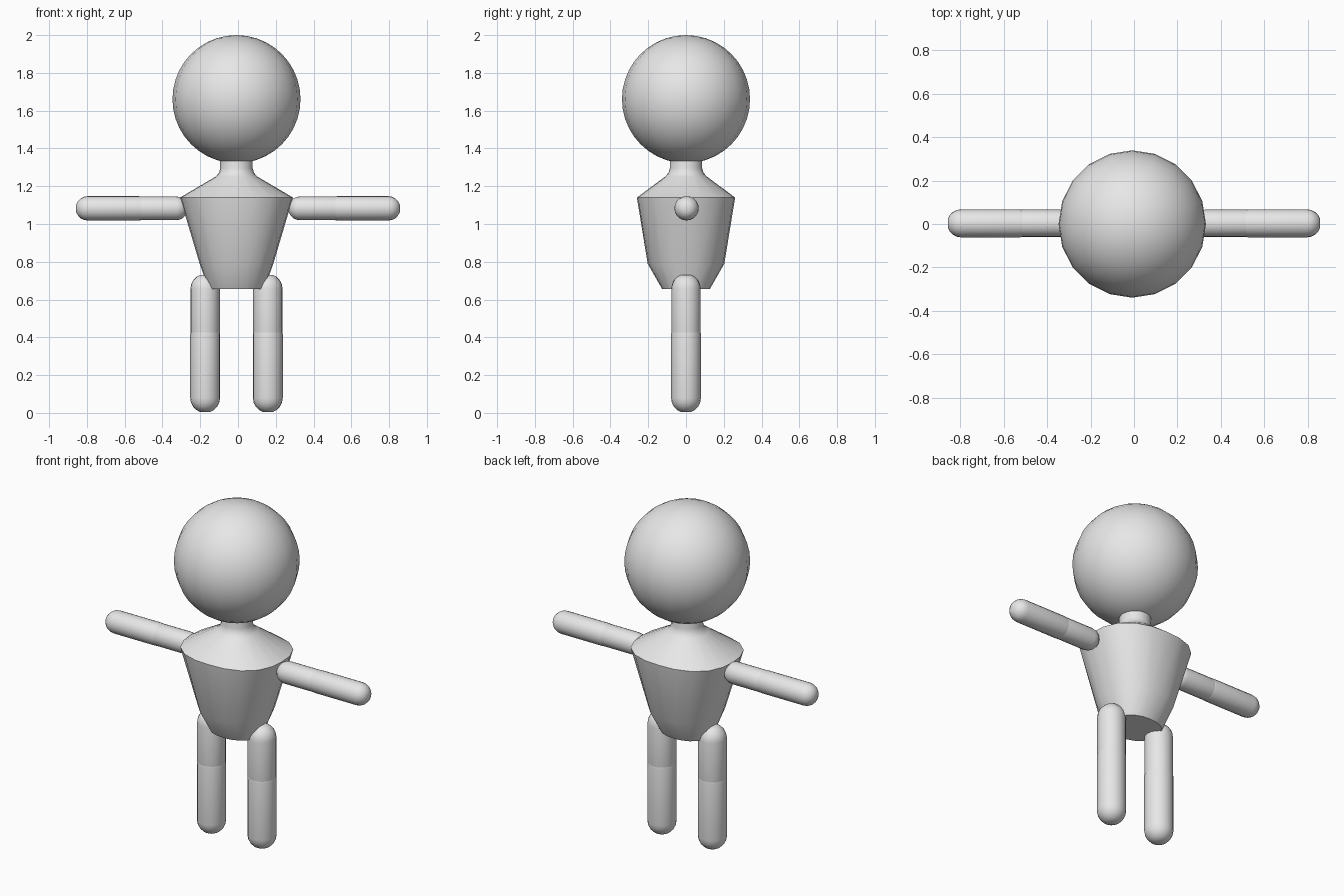
import bpy, bmesh, math
from mathutils import Matrix, Vector

if "Cube" in bpy.data.objects:
    bpy.data.objects.remove(bpy.data.objects["Cube"])

CX = -0.008  # slight sideways offset of head, body and legs

grey = bpy.data.materials.new("plain grey")
grey.diffuse_color = (0.8, 0.8, 0.8, 1)
grey.use_nodes = True
grey.node_tree.nodes["Principled BSDF"].inputs["Base Color"].default_value = grey.diffuse_color


def finish(name, bm, angle=40):
    bmesh.ops.recalc_face_normals(bm, faces=bm.faces)
    me = bpy.data.meshes.new(name)
    bm.to_mesh(me)
    bm.free()
    me.materials.append(grey)
    ob = bpy.data.objects.new(name, me)
    bpy.context.collection.objects.link(ob)
    bpy.ops.object.select_all(action='DESELECT')
    ob.select_set(True)
    bpy.context.view_layer.objects.active = ob
    bpy.ops.object.shade_smooth_by_angle(angle=math.radians(angle))
    return ob


def loft(bm, rings):
    """Skin a list of point rings and close both ends."""
    loops = [[bm.verts.new(p) for p in ring] for ring in rings]
    n = len(loops[0])
    for a, b in zip(loops, loops[1:]):
        for i in range(n):
            j = (i + 1) % n
            bm.faces.new((a[i], a[j], b[j], b[i]))
    bm.faces.new(loops[0])
    bm.faces.new(loops[-1])


def oval(hx, hy, z, power, n=20):
    """Squarish oval ring around the body axis."""
    pts = []
    for i in range(n):
        t = 2 * math.pi * i / n
        c, s = math.cos(t), math.sin(t)
        k = (abs(c) ** power + abs(s) ** power) ** (-1 / power)
        pts.append((CX + hx * c * k, hy * s * k, z))
    return pts


def capsule(name, start, end, r, n=20, steps=5):
    """Round-ended limb segment; start and end are its outer tips."""
    start, end = Vector(start), Vector(end)
    axis = end - start
    length = axis.length
    prof = []
    for i in range(1, steps + 1):
        a = math.pi / 2 * i / steps
        prof.append((r * math.sin(a), r - r * math.cos(a)))
    prof += [(q, length - h) for q, h in reversed(prof)]
    bm = bmesh.new()
    rings = [[(q * math.cos(2 * math.pi * i / n), q * math.sin(2 * math.pi * i / n), h)
              for i in range(n)] for q, h in prof]
    loft(bm, rings)
    rot = Vector((0, 0, 1)).rotation_difference(axis).to_matrix().to_4x4()
    bm.transform(Matrix.Translation(start) @ rot)
    return finish(name, bm)


# Head
bm = bmesh.new()
bmesh.ops.create_uvsphere(bm, u_segments=20, v_segments=20, radius=0.339,
                          matrix=Matrix.Translation((CX, 0, 1.661)))
finish("head", bm)

# Torso: tapered body, sloping shoulders and short neck
bm = bmesh.new()
loft(bm, [oval(*s) for s in (
    (0.147, 0.126, 0.655, 2.3),
    (0.195, 0.203, 0.79, 2.3),
    (0.299, 0.260, 1.14, 2.5),
    (0.112, 0.112, 1.25, 2.0),
    (0.093, 0.093, 1.27, 2.0),
    (0.086, 0.086, 1.295, 2.0),
    (0.086, 0.086, 1.36, 2.0))])
finish("torso", bm, 32)

# Arms and legs, each in two overlapping segments
for side, s in (("left", -1), ("right", 1)):
    za = 1.083
    capsule(side + "_upper_arm", (s * 0.265, 0.003, za), (s * 0.58, 0.003, za), 0.063)
    capsule(side + "_forearm", (s * 0.46, 0.003, za), (s * 0.86, 0.003, za), 0.0645)
    xl = CX + s * 0.166
    capsule(side + "_thigh", (xl, 0, 0.735), (xl, 0, 0.345), 0.0775)
    capsule(side + "_shin", (xl, 0, 0.495), (xl, 0, 0), 0.079)
